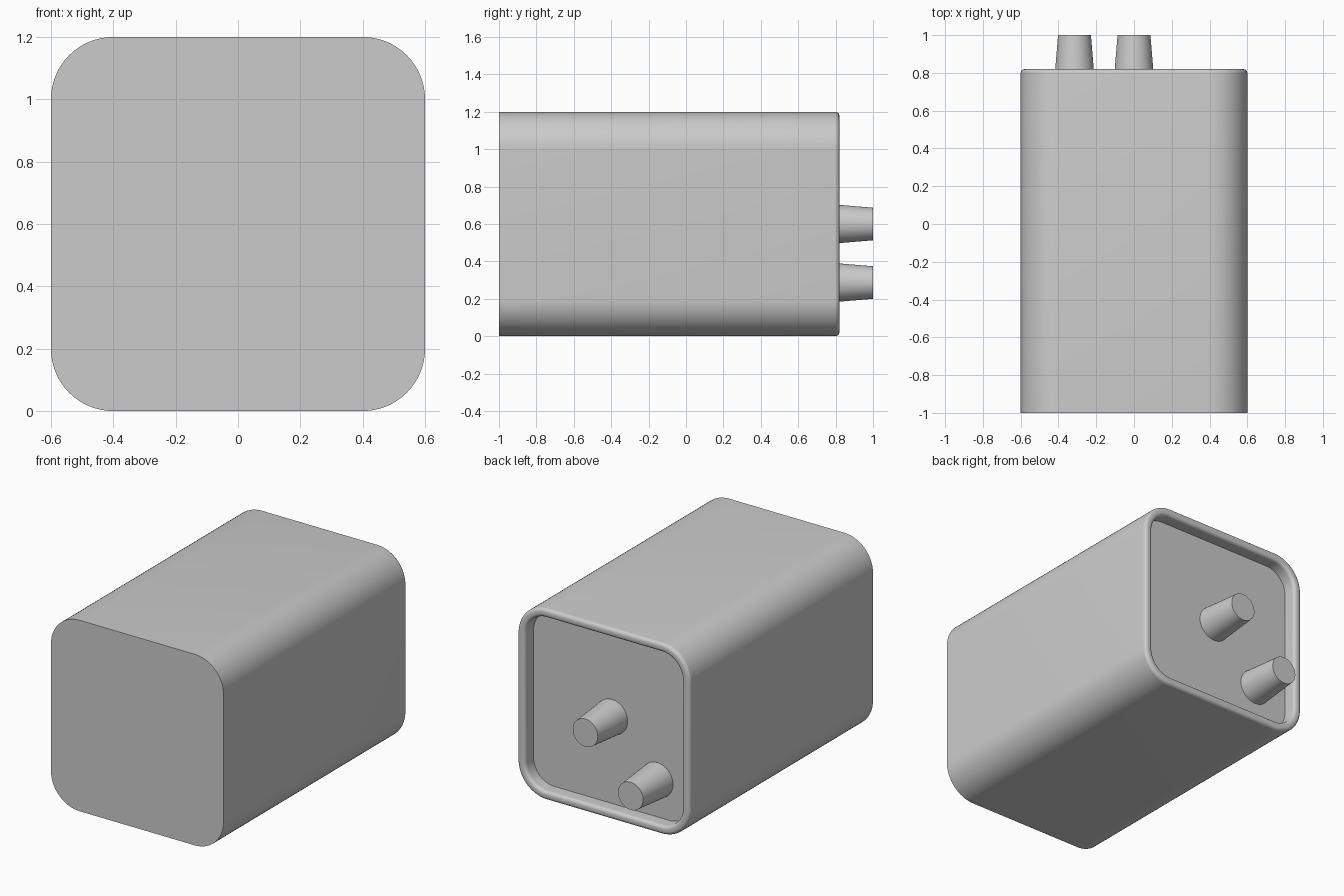
import bpy
import math

if "Cube" in bpy.data.objects:
    bpy.data.objects.remove(bpy.data.objects["Cube"], do_unlink=True)

HALF, RADIUS = 0.6, 0.2
FRONT, RIM, FLOOR = -1.0, 0.82, 0.735
WALL, FILLET = 0.055, 0.022

grey = bpy.data.materials.new("plain grey")
grey.use_nodes = True
colour = (0.6, 0.6, 0.6, 1.0)
grey.diffuse_color = colour
grey.node_tree.nodes["Principled BSDF"].inputs["Base Color"].default_value = colour


def rounded_square(inset, y, steps=16):
    """Ring in the xz plane, pulled in by inset."""
    r, c = RADIUS - inset, HALF - RADIUS
    ring = []
    for corner, (sx, sz) in enumerate([(1, 1), (-1, 1), (-1, -1), (1, -1)]):
        for i in range(steps + 1):
            a = math.pi / 2 * (corner + i / steps)
            ring.append((sx * c + r * math.cos(a), y, HALF + sz * c + r * math.sin(a)))
    return ring


def circle(x, z, r, y, sides=48):
    turn = 2 * math.pi / sides
    return [(x + r * math.cos(i * turn), y, z + r * math.sin(i * turn)) for i in range(sides)]


def loft(name, rings):
    """Skin the rings from front to back and cap both ends."""
    n = len(rings[0])
    verts = [p for ring in rings for p in ring]
    faces = [tuple(range(n)), tuple(reversed(range(len(verts) - n, len(verts))))]
    for k in range(len(rings) - 1):
        for i in range(n):
            j = (i + 1) % n
            faces.append((k * n + j, k * n + i, (k + 1) * n + i, (k + 1) * n + j))
    mesh = bpy.data.meshes.new(name)
    mesh.from_pydata(verts, [], faces)
    mesh.materials.append(grey)
    obj = bpy.data.objects.new(name, mesh)
    bpy.context.collection.objects.link(obj)
    bpy.ops.object.select_all(action="DESELECT")
    obj.select_set(True)
    bpy.context.view_layer.objects.active = obj
    bpy.ops.object.mode_set(mode="EDIT")
    bpy.ops.mesh.select_all(action="SELECT")
    bpy.ops.mesh.normals_make_consistent(inside=False)
    bpy.ops.object.mode_set(mode="OBJECT")
    bpy.ops.object.shade_smooth_by_angle(angle=math.radians(35))
    return obj


# Case: outer wall, rounded rim, then the recessed floor
profile = [(0, FRONT)]
for i in range(7):
    a = math.pi / 2 * i / 6
    profile.append((FILLET * (1 - math.cos(a)), RIM - FILLET * (1 - math.sin(a))))
for i in range(7):
    a = math.pi / 2 * i / 6
    profile.append((WALL - FILLET * (1 - math.sin(a)), RIM - FILLET * (1 - math.cos(a))))
profile.append((WALL, FLOOR))
loft("case", [rounded_square(inset, y) for inset, y in profile])

# Tapered terminals standing on the recessed floor
for name, x, z in [("centre_terminal", 0, 0.6), ("corner_terminal", -0.315, 0.287)]:
    loft(name, [circle(x, z, 0.11, FLOOR - 0.01), circle(x, z, 0.087, 1.0)])
